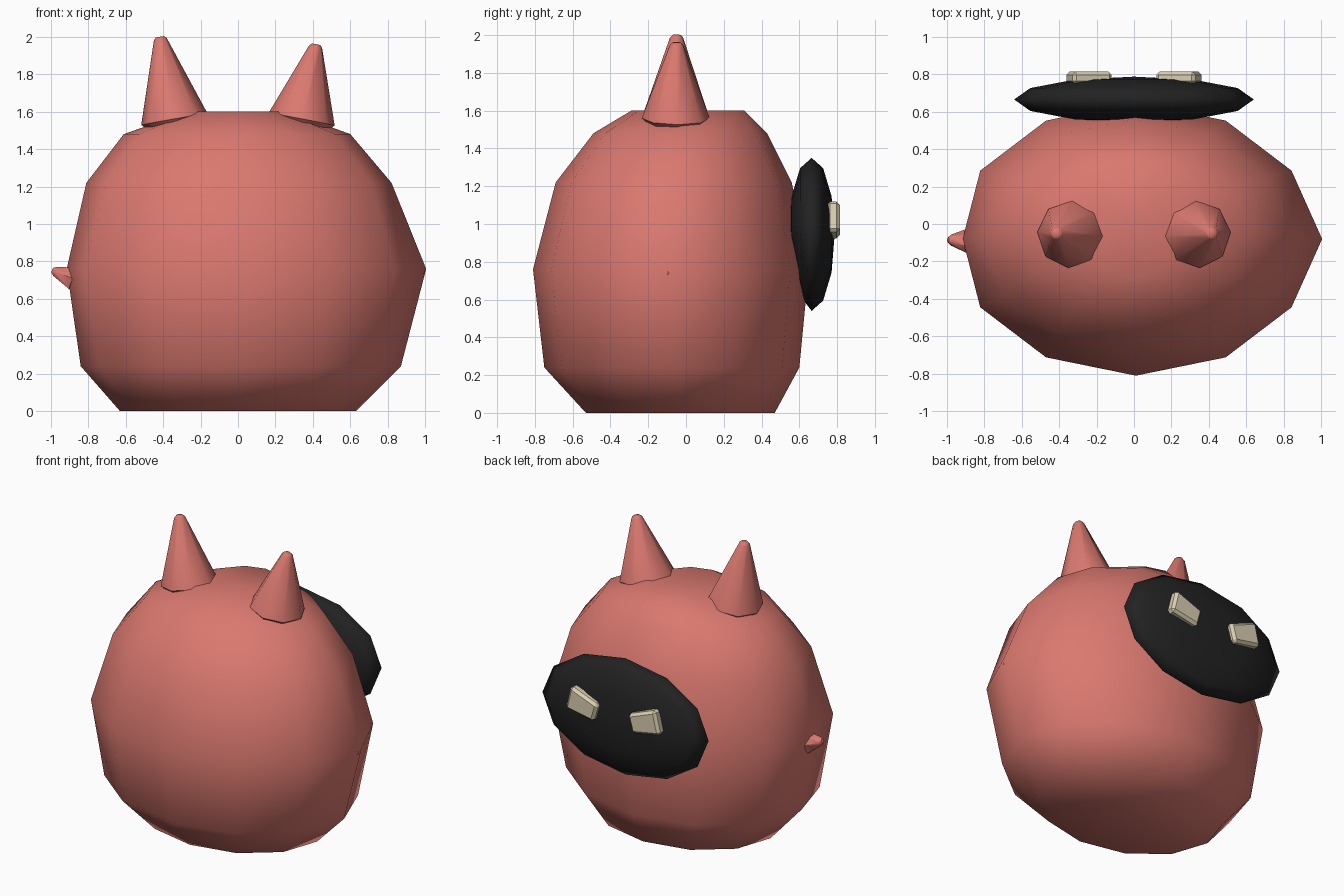
import bpy, bmesh
from math import sin, cos, pi, radians
from mathutils import Vector, Matrix

if "Cube" in bpy.data.objects:
    bpy.data.objects.remove(bpy.data.objects["Cube"])


def material(name, color):
    m = bpy.data.materials.new(name)
    m.use_nodes = True
    m.diffuse_color = (*color, 1)
    m.node_tree.nodes["Principled BSDF"].inputs["Base Color"].default_value = (*color, 1)
    return m


PINK = material("salmon pink", (0.70, 0.19, 0.16))
BLACK = material("black", (0.016, 0.016, 0.016))
CREAM = material("cream", (0.70, 0.62, 0.44))


def finish(name, bm, mat, angle):
    bmesh.ops.recalc_face_normals(bm, faces=bm.faces)
    mesh = bpy.data.meshes.new(name)
    bm.to_mesh(mesh)
    bm.free()
    mesh.materials.append(mat)
    ob = bpy.data.objects.new(name, mesh)
    bpy.context.collection.objects.link(ob)
    bpy.ops.object.select_all(action='DESELECT')
    ob.select_set(True)
    bpy.context.view_layer.objects.active = ob
    bpy.ops.object.shade_smooth_by_angle(angle=radians(angle))
    return ob


def skin(bm, rings):
    """Bridge a list of equal vertex rings and close both ends."""
    n = len(rings[0])
    for a, b in zip(rings, rings[1:]):
        for i in range(n):
            j = (i + 1) % n
            bm.faces.new((a[i], a[j], b[j], b[i]))
    for ring in (rings[0], rings[-1]):
        centre = sum((v.co for v in ring), Vector()) / n
        pole = bm.verts.new(centre)
        for i in range(n):
            bm.faces.new((ring[i], ring[(i + 1) % n], pole))


# Rounded body: z, centre x, radius x, front y, back y, sideways bulge
profile = [
    (0.00, 0.00, 0.63, -0.53, 0.47, 0.0),
    (0.24, 0.00, 0.855, -0.75, 0.60, 0.015),
    (0.76, 0.01, 0.96, -0.81, 0.65, 0.035),
    (1.22, 0.005, 0.815, -0.69, 0.56, 0.0),
    (1.48, -0.005, 0.605, -0.49, 0.43, 0.0),
    (1.60, 0.00, 0.27, -0.29, 0.31, 0.0),
]
bm = bmesh.new()
rings = []
for z, cx, rx, front, back, bulge in profile:
    ring = []
    for i in range(12):
        a = i * pi / 6
        shift = bulge if i % 6 == 0 else 0
        ring.append(bm.verts.new((cx + rx * cos(a) + shift,
                                  (front + back) / 2 + (back - front) / 2 * sin(a), z)))
    rings.append(ring)
skin(bm, rings)
finish("body", bm, PINK, 180)


def spike(name, base, tip, steps, sides=8):
    """Pointed stub; steps are (distance along the axis, radius)."""
    base, tip = Vector(base), Vector(tip)
    axis = tip - base
    place = Matrix.Translation(base) @ axis.to_track_quat('Z', 'Y').to_matrix().to_4x4()
    bm = bmesh.new()
    rings = [[bm.verts.new(place @ Vector((r * cos(2 * pi * i / sides),
                                           r * sin(2 * pi * i / sides), t * axis.length)))
              for i in range(sides)] for t, r in steps]
    skin(bm, rings)
    return finish(name, bm, PINK, 50)


# Horns and small side nubs
horn_steps = [(-0.25, 0.10), (-0.07, 0.15), (0, 0.18), (0.97, 0.035), (1, 0.022)]
for side, label, top in ((-1, "right", 2.0), (1, "left", 1.96)):
    spike(label + "_horn", (side * 0.34, -0.055, 1.56), (side * 0.417, -0.05, top), horn_steps)
    spike(label + "_side_nub", (side * 0.88, -0.09, 0.71), (side * 0.993, -0.085, 0.753),
          [(0, 0.07), (0.85, 0.03), (1, 0.015)], 6)

# Flattened face disc on the back
bm = bmesh.new()
bmesh.ops.create_uvsphere(bm, u_segments=12, v_segments=6, radius=1)
bm.transform(Matrix.Translation((0, 0.665, 0.945)) @ Matrix.Diagonal((0.64, 0.122, 0.405, 1))
             @ Matrix.Rotation(-pi / 2, 4, 'X'))
for v in bm.verts:  # thinner at the lower body side
    if v.co.y < 0.64 and v.co.z < 0.85:
        v.co.y += 0.02
finish("face_disc", bm, BLACK, 180)

# Slanted bevelled eyes
outline = [(0.115, 1.045), (0.325, 1.125), (0.365, 0.96), (0.15, 0.92)]
for side, label in ((-1, "right"), (1, "left")):
    bm = bmesh.new()
    face = bm.faces.new([bm.verts.new((side * x, 0.745, z)) for x, z in outline])
    ext = bmesh.ops.extrude_face_region(bm, geom=[face])
    for v in ext["geom"]:
        if isinstance(v, bmesh.types.BMVert):
            v.co.y = 0.814
    bmesh.ops.recalc_face_normals(bm, faces=bm.faces)
    bmesh.ops.bevel(bm, geom=bm.edges[:], offset=0.018, segments=1, affect='EDGES')
    finish(label + "_eye", bm, CREAM, 30)
